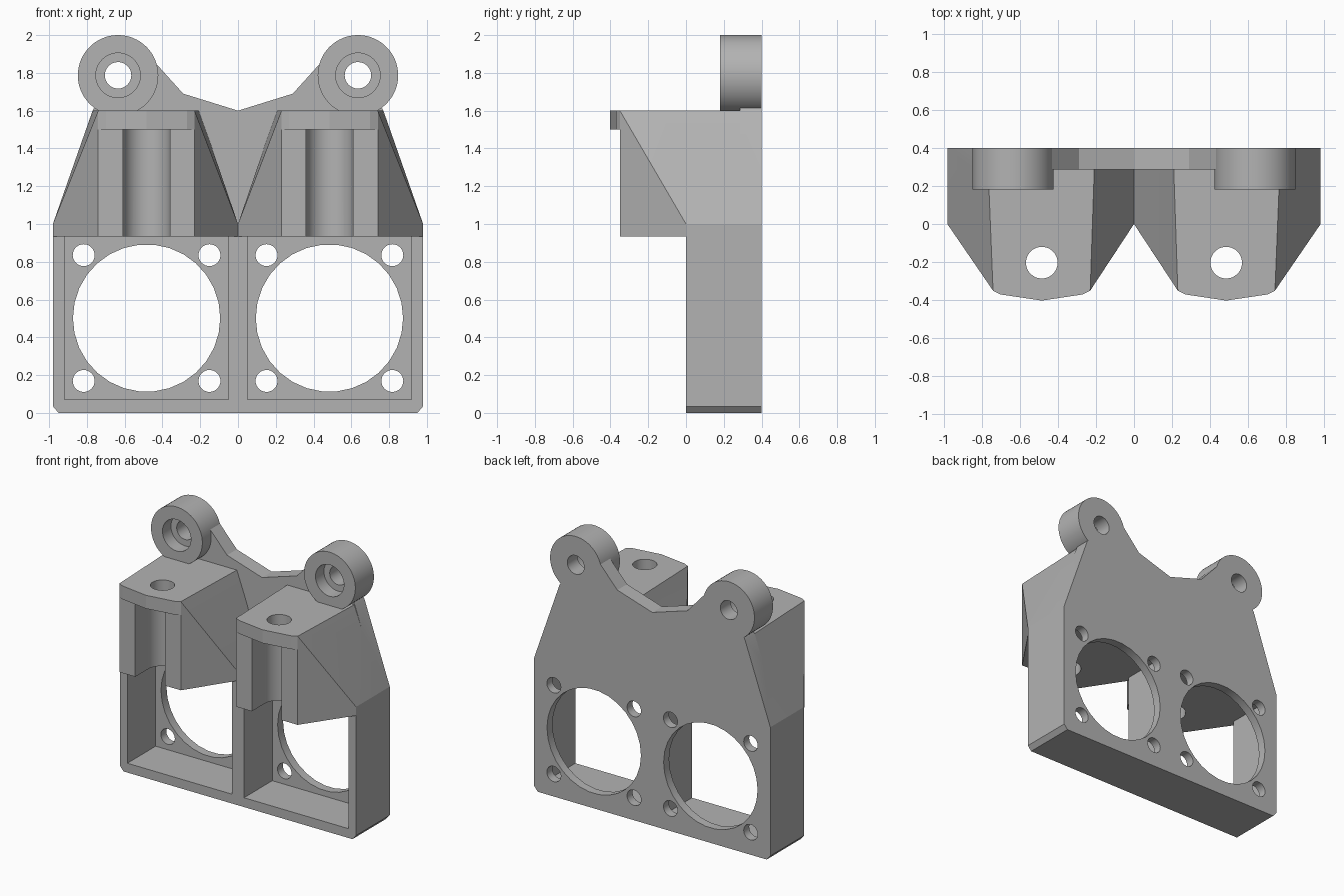
import bpy, bmesh, math

if "Cube" in bpy.data.objects:
    bpy.data.objects.remove(bpy.data.objects["Cube"])

grey = bpy.data.materials.new("plain grey")
grey.diffuse_color = (0.45, 0.45, 0.45, 1)
grey.use_nodes = True
grey.node_tree.nodes["Principled BSDF"].inputs["Base Color"].default_value = grey.diffuse_color


def finish(bm, name):
    bmesh.ops.recalc_face_normals(bm, faces=bm.faces)
    me = bpy.data.meshes.new(name)
    bm.to_mesh(me)
    bm.free()
    me.materials.append(grey)
    ob = bpy.data.objects.new(name, me)
    bpy.context.collection.objects.link(ob)
    return ob


def prism(name, pts, axis, a, b):
    """Extrude a 2D outline along y (points are x,z) or z (points are x,y)."""
    bm = bmesh.new()
    place = (lambda p, h: (p[0], h, p[1])) if axis == 'y' else (lambda p, h: (p[0], p[1], h))
    lo = [bm.verts.new(place(p, a)) for p in pts]
    hi = [bm.verts.new(place(p, b)) for p in pts]
    bm.faces.new(lo)
    bm.faces.new(hi[::-1])
    n = len(pts)
    for i in range(n):
        j = (i + 1) % n
        bm.faces.new((lo[i], hi[i], hi[j], lo[j]))
    return finish(bm, name)


def hull(name, pts):
    bm = bmesh.new()
    for p in pts:
        bm.verts.new(p)
    bmesh.ops.convex_hull(bm, input=bm.verts)
    bmesh.ops.dissolve_limit(bm, angle_limit=0.01, verts=bm.verts, edges=bm.edges)
    return finish(bm, name)


def circle(cx, cy, r, n=48):
    return [(cx + r * math.cos(2 * math.pi * i / n), cy + r * math.sin(2 * math.pi * i / n))
            for i in range(n)]


def rect(x0, x1, y0, y1):
    return [(x0, y0), (x1, y0), (x1, y1), (x0, y1)]


def combine(target, other, op):
    m = target.modifiers.new(op, 'BOOLEAN')
    m.operation, m.solver, m.object = op, 'EXACT', other
    bpy.context.view_layer.objects.active = target
    bpy.ops.object.modifier_apply(modifier=m.name)
    bpy.data.objects.remove(other, do_unlink=True)


# Lower fan box with chamfered bottom corners
body = prism("double_fan_bracket",
             [(-.95, 0), (.95, 0), (.98, .035), (.98, 1), (-.98, 1), (-.98, .035)], 'y', 0, .4)

# Back plate with the dipped top edge
half = [(.98, .9), (.98, 1), (.77, 1.6), (.66, 1.78), (.43, 1.845), (.29, 1.69)]
plate = half + [(0, 1.6)] + [(-x, z) for x, z in reversed(half)]
combine(body, prism("back_plate", plate, 'y', .285, .4), 'UNION')

for s in (-1, 1):
    # Tapered hood above each fan
    pts = [(0, 0, .935), (.98, 0, .935), (0, 0, 1), (.98, 0, 1),
           (0, .4, .935), (.98, .4, .935), (0, .4, 1), (.98, .4, 1),
           (.205, .4, 1.6), (.77, .4, 1.6), (.23, -.35, 1.6), (.74, -.35, 1.6),
           (.23, -.35, .935), (.74, -.35, .935)]
    combine(body, hull("hood", [(s * x, y, z) for x, y, z in pts]), 'UNION')
    # Bowed lip on the hood front
    lip = [(.26, -.25), (.23, -.35), (.27, -.37), (.484, -.402), (.70, -.37), (.74, -.35), (.71, -.25)]
    combine(body, prism("lip", [(s * x, y) for x, y in lip], 'z', 1.5, 1.6), 'UNION')
    # Mounting ear
    combine(body, prism("ear", circle(s * .635, 1.787, .213, 64), 'y', .18, .4), 'UNION')

for s in (-1, 1):
    cx = s * .484
    # Fan cavity and round opening
    combine(body, prism("cavity", rect(cx - .434, cx + .434, .07, .935), 'y', -.1, .335), 'DIFFERENCE')
    combine(body, prism("fan_opening", circle(cx, .502, .39, 30), 'y', .2, .5), 'DIFFERENCE')
    # Corner screw holes
    for dx in (-.333, .333):
        for dz in (-.333, .333):
            combine(body, prism("screw_hole", circle(cx + dx, .502 + dz, .058, 32), 'y', .3, .5), 'DIFFERENCE')
    # Round-ended slot in the hood and the hole in its roof
    r, n = .124, 24
    slot = [(cx + r * math.cos(math.pi * i / n), -.2 + r * math.sin(math.pi * i / n)) for i in range(n + 1)]
    slot += [(cx - r, -.6), (cx + r, -.6)]
    combine(body, prism("slot", slot, 'z', .8, 1.5), 'DIFFERENCE')
    combine(body, prism("roof_hole", circle(cx, -.203, .083), 'z', 1.4, 1.7), 'DIFFERENCE')
    # Ear bore and counterbore
    combine(body, prism("bore", circle(s * .635, 1.787, .07), 'y', .1, .5), 'DIFFERENCE')
    combine(body, prism("counterbore", circle(s * .635, 1.787, .118), 'y', .1, .28), 'DIFFERENCE')

bpy.ops.object.select_all(action='DESELECT')
body.select_set(True)
bpy.context.view_layer.objects.active = body
bpy.ops.object.shade_smooth_by_angle(angle=math.radians(15))
